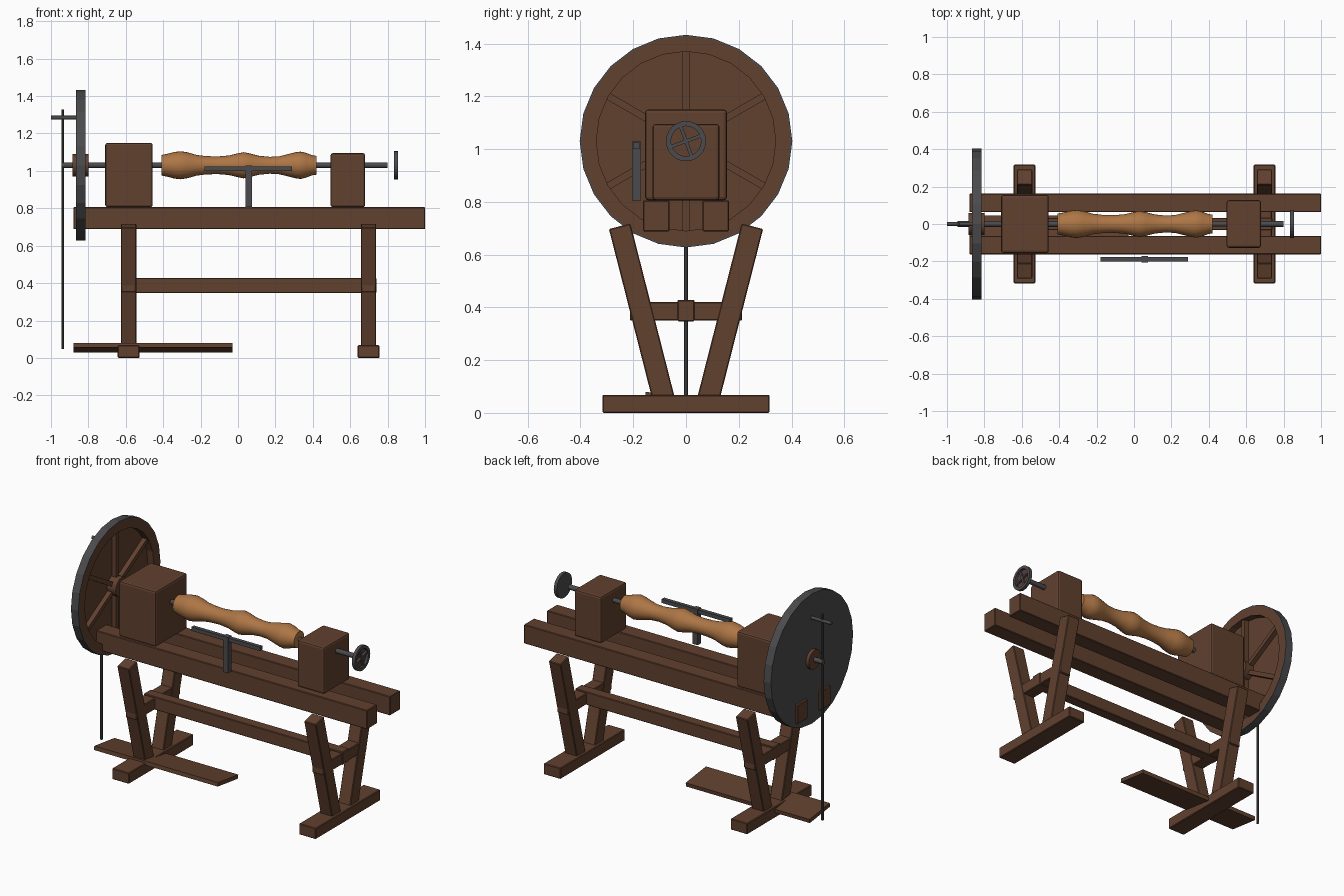
import bpy, bmesh, math
from mathutils import Matrix

if "Cube" in bpy.data.objects:
    bpy.data.objects.remove(bpy.data.objects["Cube"])

def material(name, rgb):
    m = bpy.data.materials.new(name)
    m.diffuse_color = (*rgb, 1)
    m.use_nodes = True
    m.node_tree.nodes["Principled BSDF"].inputs["Base Color"].default_value = m.diffuse_color
    return m

WOOD = material("dark wood", (0.12, 0.052, 0.028))
PALE = material("turned wood", (0.42, 0.18, 0.06))
STEEL = material("steel", (0.07, 0.07, 0.075))
AXIS = 1.03  # height of the turning axis

def finish(bm, name, mats):
    bmesh.ops.recalc_face_normals(bm, faces=bm.faces)
    me = bpy.data.meshes.new(name)
    bm.to_mesh(me)
    bm.free()
    for m in mats:
        me.materials.append(m)
    ob = bpy.data.objects.new(name, me)
    bpy.context.collection.objects.link(ob)
    return ob

def box(name, x, y, z, mat, rot_x=0, bevel=0.004):
    """Box from (min, max) ranges, turned about its own centre."""
    bm = bmesh.new()
    bmesh.ops.create_cube(bm, size=1)
    size = [b - a for a, b in (x, y, z)]
    bmesh.ops.scale(bm, vec=size, verts=bm.verts)
    ob = finish(bm, name, [mat])
    ob.location = [(a + b) / 2 for a, b in (x, y, z)]
    ob.rotation_euler.x = rot_x
    if bevel:
        mod = ob.modifiers.new("bevel", 'BEVEL')
        mod.width = bevel
        mod.segments = 2 if bevel > 0.008 else 1
    return ob

def lathe(name, profile, mats, n=24, seg_mats=None, smooth=False):
    """Revolve (x, radius) points about the turning axis."""
    bm = bmesh.new()
    rings = []
    for x, r in profile:
        if r == 0:
            rings.append([bm.verts.new((x, 0, AXIS))] * n)
        else:
            rings.append([bm.verts.new((x, r * math.sin(2 * math.pi * i / n),
                                        AXIS + r * math.cos(2 * math.pi * i / n)))
                          for i in range(n)])
    for s, (a, b) in enumerate(zip(rings, rings[1:])):
        for i in range(n):
            j = (i + 1) % n
            f = bm.faces.new(list(dict.fromkeys((a[i], a[j], b[j], b[i]))))
            f.material_index = seg_mats[s] if seg_mats else 0
    ob = finish(bm, name, mats)
    if smooth:
        bpy.context.view_layer.objects.active = ob
        ob.select_set(True)
        bpy.ops.object.shade_smooth_by_angle(angle=math.radians(40))
        ob.select_set(False)
    return ob

def rod(name, x0, x1, r, mat=STEEL, n=12):
    return lathe(name, [(x0, 0), (x0, r), (x1, r), (x1, 0)], [mat], n, smooth=True)

def spokes(name, count, x0, x1, r0, r1, w, mat, phase=0):
    bm = bmesh.new()
    for i in range(count):
        m = (Matrix.Translation((0, 0, AXIS))
             @ Matrix.Rotation(phase + 2 * math.pi * i / count, 4, 'X')
             @ Matrix.Translation(((x0 + x1) / 2, 0, (r0 + r1) / 2))
             @ Matrix.Diagonal((x1 - x0, w, r1 - r0, 1)))
        bmesh.ops.create_cube(bm, size=1, matrix=m)
    return finish(bm, name, [mat])

# bed rails
for side, y in (("front", (-0.163, -0.063)), ("back", (0.063, 0.163))):
    box(side + "_bed_rail", (-0.88, 1.0), y, (0.688, 0.806), WOOD)

# trestles: foot, two splayed legs, cross rail
tilt = math.atan(0.255)
for end, x in (("left", -0.585), ("right", 0.698)):
    box(end + "_foot", (x - 0.058, x + 0.058), (-0.317, 0.317), (0, 0.068), WOOD)
    box(end + "_cross_rail", (x - 0.039, x + 0.039), (-0.213, 0.213), (0.35, 0.42), WOOD)
    for side, s in (("front", -1), ("back", 1)):
        cy, cz = s * 0.167, 0.376
        box(f"{end}_{side}_leg", (x - 0.041, x + 0.041), (cy - 0.042, cy + 0.042),
            (cz - 0.342, cz + 0.342), WOOD, rot_x=-s * tilt)
box("long_stretcher", (-0.625, 0.74), (-0.033, 0.033), (0.347, 0.428), WOOD)

# headstock and tailstock blocks
box("headstock", (-0.71, -0.456), (-0.155, 0.155), (0.806, 1.15), WOOD, bevel=0.012)
box("tailstock", (0.495, 0.68), (-0.127, 0.127), (0.806, 1.095), WOOD, bevel=0.012)

# flywheel: steel tyre and back, wooden dished front
lathe("flywheel",
      [(-0.865, 0), (-0.865, 0.403), (-0.815, 0.403), (-0.815, 0.397),
       (-0.815, 0.34), (-0.857, 0.34), (-0.857, 0)],
      [STEEL, WOOD], 24, [0, 0, 0, 1, 1, 1])
spokes("flywheel_spokes", 6, -0.856, -0.827, 0.04, 0.345, 0.027, WOOD)
rod("flywheel_hub", -0.885, -0.798, 0.06, WOOD, 16)

# spindle, centres and tailstock screw
rod("main_spindle", -0.945, -0.40, 0.015)
rod("tail_centre", 0.41, 0.50, 0.014)
rod("tail_screw", 0.67, 0.80, 0.015)

# handwheel
lathe("handwheel",
      [(0.835, 0), (0.835, 0.076), (0.855, 0.076), (0.855, 0.057), (0.84, 0.057), (0.84, 0)],
      [STEEL, WOOD], 24, [0, 0, 0, 0, 1])
spokes("handwheel_spokes", 4, 0.839, 0.852, 0.0, 0.06, 0.013, STEEL, math.radians(20))

# turned workpiece
lathe("workpiece",
      [(-0.41, 0), (-0.41, 0.055), (-0.375, 0.062), (-0.34, 0.071), (-0.305, 0.075),
       (-0.27, 0.069), (-0.22, 0.055), (-0.17, 0.049), (-0.11, 0.047), (-0.05, 0.052),
       (0.0, 0.064), (0.03, 0.07), (0.065, 0.063), (0.11, 0.051), (0.17, 0.045),
       (0.22, 0.048), (0.27, 0.06), (0.31, 0.07), (0.335, 0.073), (0.365, 0.066),
       (0.395, 0.054), (0.42, 0.05), (0.42, 0)],
      [PALE], 24, smooth=True)

# tool rest
box("tool_rest_bar", (-0.18, 0.29), (-0.2, -0.176), (1.0, 1.024), STEEL, bevel=0)
box("tool_rest_post", (0.04, 0.075), (-0.205, -0.171), (0.806, 1.028), STEEL, bevel=0)

# crank pin, drive rod and tilted treadle
pin = rod("crank_pin", -1.0, -0.86, 0.01)
pin.location.z = 1.285 - AXIS
drive = rod("drive_rod", -0.64, 0.64, 0.0075, n=8)
drive.matrix_world = (Matrix.Translation((-0.937, 0, 0.688))
                      @ Matrix.Rotation(math.pi / 2, 4, 'Y')
                      @ Matrix.Translation((0, 0, -AXIS)))
box("treadle", (-0.88, -0.03), (-0.155, 0.045), (0.043, 0.067), WOOD,
    rot_x=-math.radians(7.5), bevel=0)
